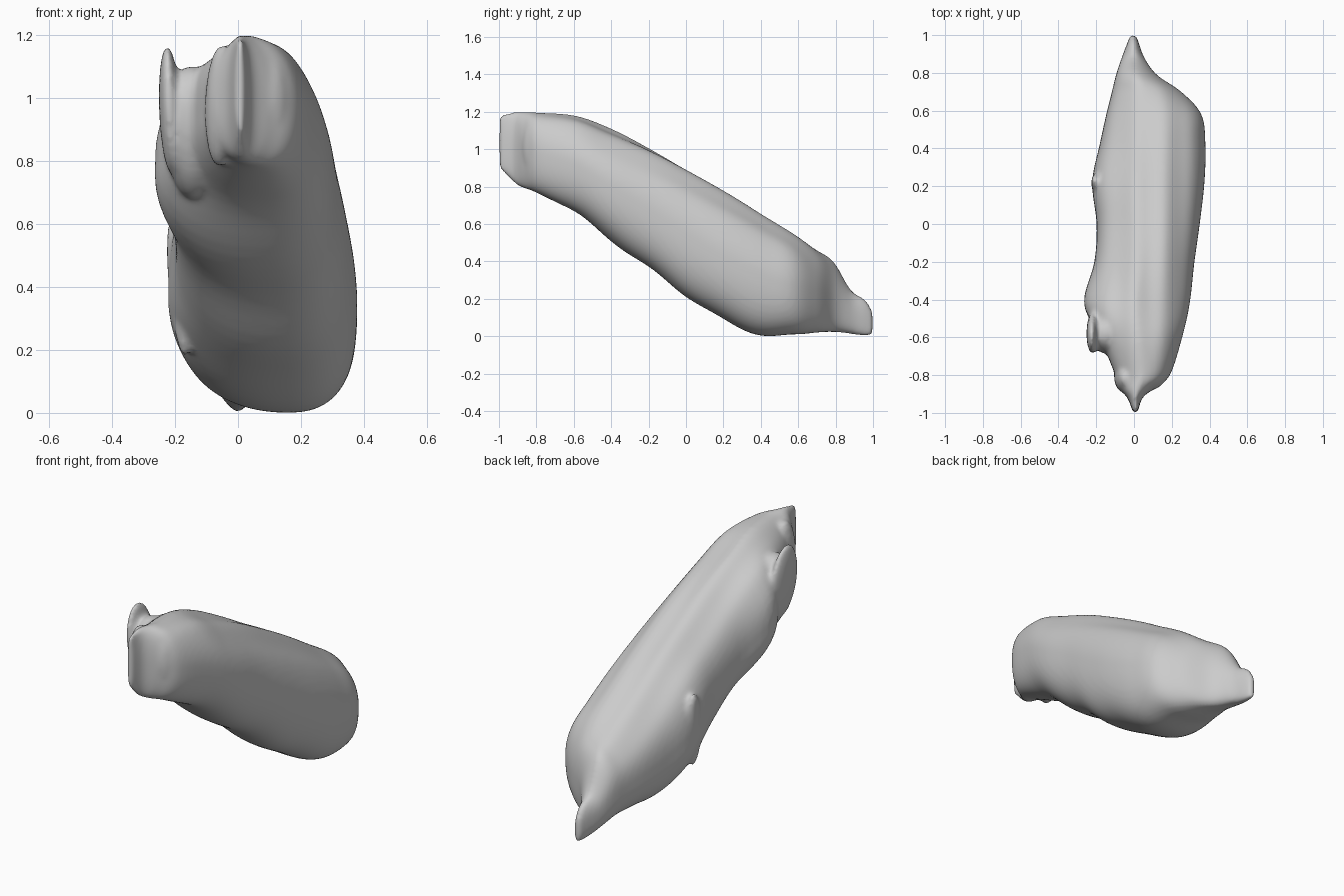
import bpy, bmesh, math
from mathutils import Vector

cube = bpy.data.objects.get("Cube")
if cube:
    bpy.data.objects.remove(cube, do_unlink=True)

stone = bpy.data.materials.new("plain grey")
stone.use_nodes = True
stone.diffuse_color = (0.6, 0.6, 0.6, 1)
stone.node_tree.nodes["Principled BSDF"].inputs["Base Color"].default_value = (0.6, 0.6, 0.6, 1)

# Body stations: y, left x, right x, bottom z, top z
STATIONS = [
    (-1.0, -.005, .02, .90, 1.19), (-.92, -.035, .045, .82, 1.2),
    (-.87, -.08, .11, .79, 1.2), (-.8, -.10, .19, .765, 1.2),
    (-.6, -.18, .255, .665, 1.185), (-.42, -.265, .295, .52, 1.12),
    (-.2, -.21, .32, .36, 1.015), (0, -.198, .348, .21, .905),
    (.22, -.222, .373, .07, .78), (.42, -.182, .378, -.003, .65),
    (.58, -.147, .357, .003, .55), (.7, -.117, .25, .02, .468),
    (.79, -.095, .12, .02, .398), (.88, -.065, .055, .01, .25),
    (.96, -.035, .025, 0, .195), (1.0, -.02, .01, .005, .13),
]
RING, STEPS = 64, 5


def spline(a, b, c, d, t):
    """Smooth interpolation between stations b and c."""
    return tuple(.5 * (2 * q + (r - p) * t + (2 * p - 5 * q + 4 * r - s) * t * t
                       + (3 * q - p - 3 * r + s) * t ** 3)
                 for p, q, r, s in zip(a, b, c, d))


def section(y, x0, x1, z0, z1):
    """Lopsided rounded section: sloping left wall, full lower right."""
    cx, cz, rx, rz = (x0 + x1) / 2, (z0 + z1) / 2, (x1 - x0) / 2, (z1 - z0) / 2
    fade = max(0, 1 - y * y)
    points = []
    for i in range(RING):
        a = 2 * math.pi * i / RING
        c, s = math.cos(a), math.sin(a)
        right, up = c > 0, s > 0
        mid_x = cx if up else cx + .2 * rx
        mid_z = cz if right else cz - .2 * rz
        if up:
            px, pz = (1, 1) if right else (1.35, .65)
        else:
            px, pz = (.78, .78) if right else (.95, .95)
        x = mid_x + ((x1 if right else x0) - mid_x) * abs(c) ** px
        z = mid_z + ((z1 if up else z0) - mid_z) * abs(s) ** pz
        if up:
            z -= .01 * fade * s * (1 - math.cos(x * 38))
        else:
            z += .007 * fade * -s * (1 - math.cos(y * 18))
        points.append(Vector((x, y, z)))
    return points


def add_body(bm):
    rows, n = [], len(STATIONS)
    for k in range(n - 1):
        quad = [STATIONS[min(max(k + o, 0), n - 1)] for o in (-1, 0, 1, 2)]
        for j in range(STEPS):
            rows.append(section(*spline(*quad, j / STEPS)))
    rows.append(section(*STATIONS[-1]))
    rings = [[bm.verts.new(p) for p in row] for row in rows]
    for a, b in zip(rings, rings[1:]):
        for i in range(RING):
            j = (i + 1) % RING
            bm.faces.new((a[i], a[j], b[j], b[i]))
    bm.faces.new(rings[0][::-1])
    bm.faces.new(rings[-1])


def add_lump(bm, start, end, width, depth):
    """Flattened ellipsoid stretched between two points."""
    a, b = Vector(start), Vector(end)
    axis = (b - a).normalized()
    across = Vector((1, 0, 0))
    across = (across - axis * across.dot(axis)).normalized()
    side = axis.cross(across)
    new = bmesh.ops.create_icosphere(bm, subdivisions=4, radius=1)["verts"]
    for v in new:
        p = v.co.copy()
        v.co = (a + b) / 2 + axis * p.z * (b - a).length / 2 + across * p.x * width + side * p.y * depth


bm = bmesh.new()
add_body(bm)
# Side horn and the web joining it to the body
add_lump(bm, (-.21, -.55, .76), (-.225, -.6, 1.165), .033, .11)
add_lump(bm, (-.14, -.50, .68), (-.15, -.6, 1.10), .09, .13)
# Upright fin low on the left flank
add_lump(bm, (-.21, .23, .62), (-.17, .18, .18), .03, .06)
# Front lobes either side of the nose ridge
add_lump(bm, (-.06, -.80, .78), (-.05, -.82, 1.17), .05, .08)
add_lump(bm, (.10, -.78, .80), (.09, -.80, 1.18), .075, .085)
bmesh.ops.recalc_face_normals(bm, faces=bm.faces)
mesh = bpy.data.meshes.new("lumpy_body")
bm.to_mesh(mesh)
bm.free()
body = bpy.data.objects.new("lumpy_body", mesh)
bpy.context.collection.objects.link(body)
mesh.materials.append(stone)

# Fuse all lumps into one soft skin
remesh = body.modifiers.new("fuse", "REMESH")
remesh.mode = "VOXEL"
remesh.voxel_size = .013
remesh.use_smooth_shade = True
smooth = body.modifiers.new("soften", "SMOOTH")
smooth.factor = .5
smooth.iterations = 6
